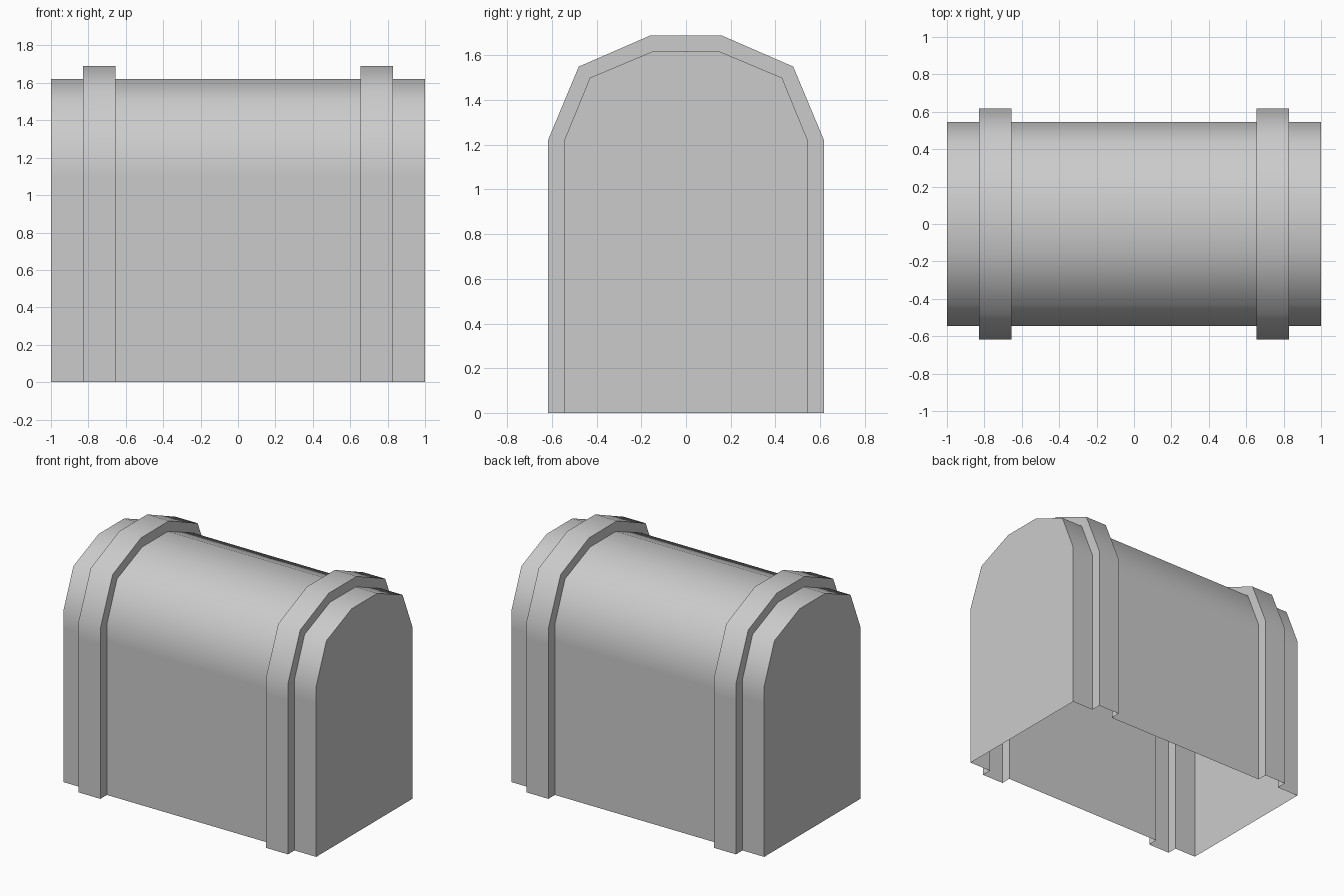
import bpy, bmesh, math

if "Cube" in bpy.data.objects:
    bpy.data.objects.remove(bpy.data.objects["Cube"])

# Half arch profiles (y, z), from floor to crown
BODY = [(0.545, 0), (0.545, 1.1), (0.545, 1.22), (0.43, 1.5), (0.145, 1.62)]
BAND = [(0.618, 0), (0.618, 1.1), (0.618, 1.22), (0.48, 1.55), (0.158, 1.69)]

# Stations along x: end, step out, step in, mirrored on the other side
half = [(-1.0, BODY), (-0.828, BODY), (-0.828, BAND), (-0.655, BAND), (-0.655, BODY)]
stations = half + [(-x, p) for x, p in reversed(half)]


def arch(bm, x, profile):
    """Full open arch of vertices at x, front to back."""
    pts = [(-y, z) for y, z in profile] + list(reversed(profile))
    return [bm.verts.new((x, y, z)) for y, z in pts]


# Hollow arched shell with two raised bands, open underneath
bm = bmesh.new()
rings = [arch(bm, x, p) for x, p in stations]
for a, b in zip(rings, rings[1:]):
    for i in range(len(a) - 1):
        bm.faces.new((a[i], b[i], b[i + 1], a[i + 1]))

# Closed end walls
bm.faces.new(rings[0])
bm.faces.new(rings[-1][::-1])
bmesh.ops.recalc_face_normals(bm, faces=bm.faces)
# Open shell: make sure the end wall at +x faces outward
bm.normal_update()
if max(bm.faces, key=lambda f: f.calc_center_median().x).normal.x < 0:
    bmesh.ops.reverse_faces(bm, faces=bm.faces)

mesh = bpy.data.meshes.new("banded_arched_shell")
bm.to_mesh(mesh)
bm.free()
shell = bpy.data.objects.new("banded_arched_shell", mesh)
bpy.context.collection.objects.link(shell)

# Smooth over the arch, sharp at the steps and ends
bpy.context.view_layer.objects.active = shell
shell.select_set(True)
bpy.ops.object.shade_smooth_by_angle(angle=math.radians(60))
